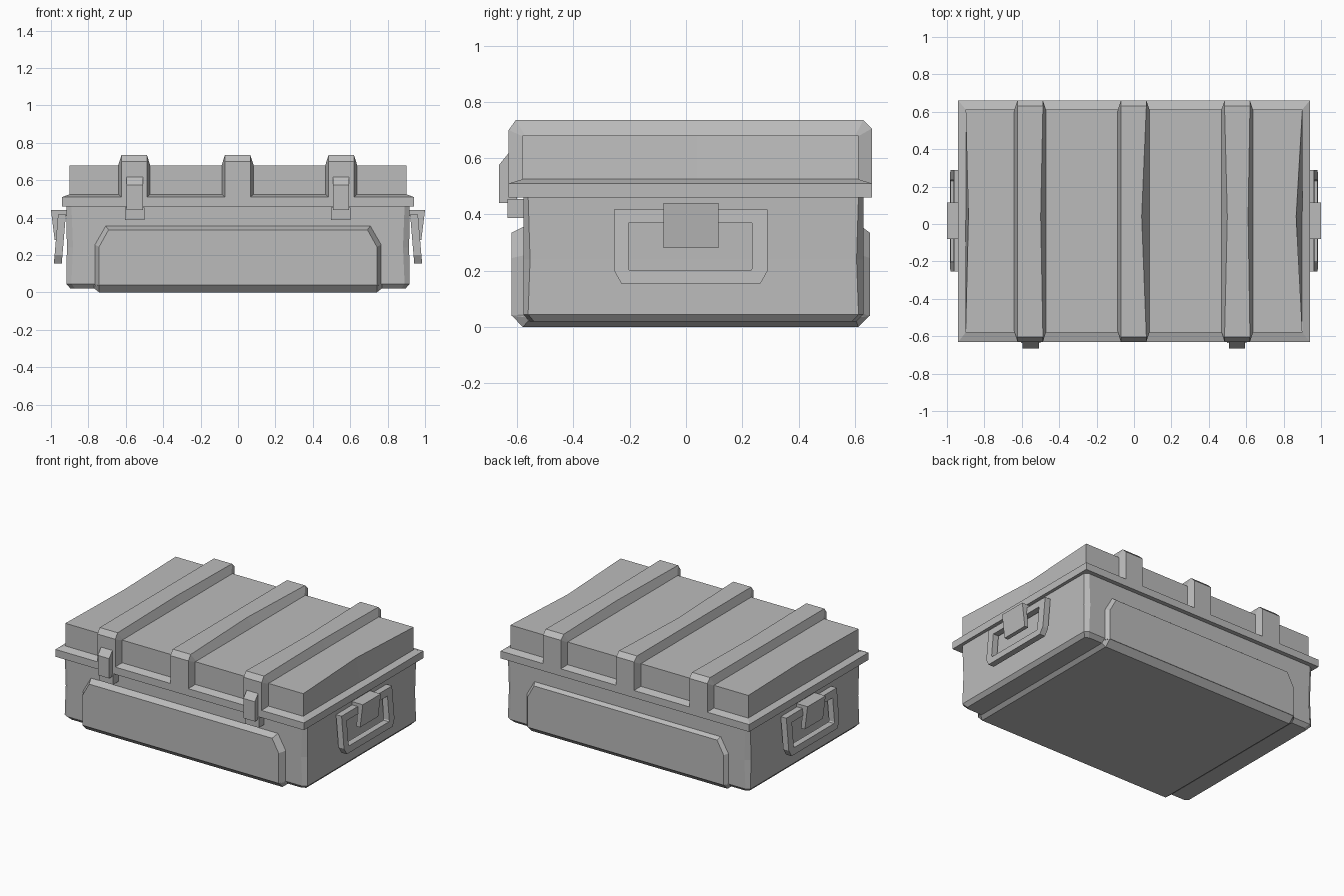
import bpy, bmesh

cube = bpy.data.objects.get("Cube")
if cube:
    bpy.data.objects.remove(cube, do_unlink=True)

grey = bpy.data.materials.new("plain grey")
grey.use_nodes = True
COLOUR = (0.5, 0.5, 0.5, 1)
grey.diffuse_color = COLOUR
grey.node_tree.nodes["Principled BSDF"].inputs["Base Color"].default_value = COLOUR


def loft(name, rings, closed=False):
    """Skin rings of equal length; cap the ends, or join last ring to first."""
    bm = bmesh.new()
    loops = [[bm.verts.new(p) for p in ring] for ring in rings]
    pairs = list(zip(loops, loops[1:]))
    if closed:
        pairs.append((loops[-1], loops[0]))
    else:
        bm.faces.new(loops[0])
        bm.faces.new(loops[-1])
    for a, b in pairs:
        for i in range(len(a)):
            j = (i + 1) % len(a)
            bm.faces.new((a[i], a[j], b[j], b[i]))
    bmesh.ops.recalc_face_normals(bm, faces=bm.faces)
    mesh = bpy.data.meshes.new(name)
    bm.to_mesh(mesh)
    bm.free()
    mesh.materials.append(grey)
    obj = bpy.data.objects.new(name, mesh)
    bpy.context.collection.objects.link(obj)
    return obj


def rect(x, y0, y1, z):
    return [(-x, y0, z), (x, y0, z), (x, y1, z), (-x, y1, z)]


def octagon(x, y0, y1, z, cx, cy):
    return [(-x + cx, y0, z), (x - cx, y0, z), (x, y0 + cy, z), (x, y1 - cy, z),
            (x - cx, y1, z), (-x + cx, y1, z), (-x, y1 - cy, z), (-x, y0 + cy, z)]


def prism(name, profile, x0, x1):
    """Extrude a (y, z) profile along x."""
    return loft(name, [[(x, y, z) for y, z in profile] for x in (x0, x1)])


# Body with chamfered corners and bottom edge
loft("body", [octagon(0.895, -0.555, 0.605, 0.02, 0.025, 0.015),
              octagon(0.918, -0.578, 0.63, 0.045, 0.027, 0.017),
              octagon(0.915, -0.578, 0.63, 0.24, 0.033, 0.024),
              octagon(0.918, -0.578, 0.63, 0.47, 0.027, 0.017)])

# Lid rim with sloped top edge
loft("lid_rim", [rect(0.94, -0.63, 0.66, 0.46), rect(0.94, -0.63, 0.66, 0.51),
                 rect(0.9, -0.58, 0.612, 0.525)])


# Lid block, with the ends pinched slightly at the top
def lid_ring(z, left, right):
    a, b, c, d = rect(0.9, -0.58, 0.612, z)
    return [a, b, (right, 0.04, z), c, d, (left, 0.04, z)]


loft("lid", [lid_ring(0.515, -0.9, 0.9), lid_ring(0.68, -0.885, 0.867)])

# Ribs wrapping over the lid
OUTER = [(-0.63, 0.51), (-0.63, 0.7), (-0.605, 0.735), (0.04, 0.735),
         (0.63, 0.735), (0.66, 0.705), (0.66, 0.51)]
INNER = [(-0.575, 0.51), (-0.575, 0.675), (-0.57, 0.678), (0.04, 0.678),
         (0.6, 0.678), (0.607, 0.675), (0.607, 0.51)]


def rib_ring(profile, x, dent=0):
    return [(x + (dent if i == 3 else 0), y, z) for i, (y, z) in enumerate(profile)]


for name, c, dl, dr in (("right", -0.555, 0, 0.012), ("middle", -0.002, 0, 0.025),
                        ("left", 0.552, 0.015, 0.01)):
    loft("rib_" + name, [rib_ring(INNER, c - 0.086), rib_ring(OUTER, c - 0.068, dl),
                         rib_ring(OUTER, c + 0.068, -dr), rib_ring(INNER, c + 0.086)])


# Raised front and back panels with clipped upper corners
def panel_ring(y, x, top, low, corner, bottom):
    return [(-x, y, bottom), (x, y, bottom), (x, y, low), (x - corner, y, top),
            (corner - x, y, top), (-x, y, low)]


for name, y_wall, y_face in (("front_panel", -0.57, -0.62), ("back_panel", 0.62, 0.653)):
    loft(name, [panel_ring(y_wall, 0.77, 0.36, 0.256, 0.06, 0.035),
                panel_ring(y_face, 0.742, 0.335, 0.245, 0.05, 0.04)])

# Bottom plate joining the two panels
BASE = [(-0.62, 0.042), (-0.58, 0), (0.612, 0), (0.653, 0.042)]
UPPER = [(-0.575, 0.045), (-0.56, 0.022), (0.605, 0.022), (0.625, 0.045)]
loft("bottom_plate", [[(x, y, z) for y, z in prof] for x, prof in
                      ((-0.77, UPPER), (-0.742, BASE), (0.742, BASE), (0.77, UPPER))])

# Latches and their catches
LATCH = [(-0.6, 0.44), (-0.665, 0.44), (-0.665, 0.575), (-0.63, 0.618), (-0.6, 0.618)]
CATCH = [(-0.56, 0.388), (-0.635, 0.388), (-0.635, 0.455), (-0.56, 0.455)]
for side, c in (("left", 0.55), ("right", -0.552)):
    prism("latch_" + side, LATCH, c - 0.043, c + 0.043)
    prism("catch_" + side, CATCH, c - 0.052, c + 0.052)

# Handles: a tilted frame hung from a hooked bracket on each end
FRAME_OUT = [(-0.255, 0.418), (-0.255, 0.2), (-0.23, 0.155), (0.265, 0.155),
             (0.29, 0.2), (0.29, 0.418)]
FRAME_IN = [(-0.205, 0.37), (-0.205, 0.208), (-0.2, 0.2), (0.23, 0.2),
            (0.235, 0.208), (0.235, 0.37)]
HOOK = [(0.9, 0.44), (1.0, 0.44), (0.98, 0.28), (0.952, 0.28), (0.962, 0.41), (0.9, 0.41)]


def frame_ring(s, profile, depth):
    return [(s * (0.92 + depth + (0.418 - z) * 0.085), y, z) for y, z in profile]


for side, s in (("left", 1), ("right", -1)):
    loft("handle_" + side, [frame_ring(s, FRAME_OUT, 0), frame_ring(s, FRAME_OUT, 0.042),
                            frame_ring(s, FRAME_IN, 0.042), frame_ring(s, FRAME_IN, 0)],
         closed=True)
    loft("handle_bracket_" + side,
         [[(s * x, y, z) for x, z in HOOK] for y in (-0.08, 0.115)])
